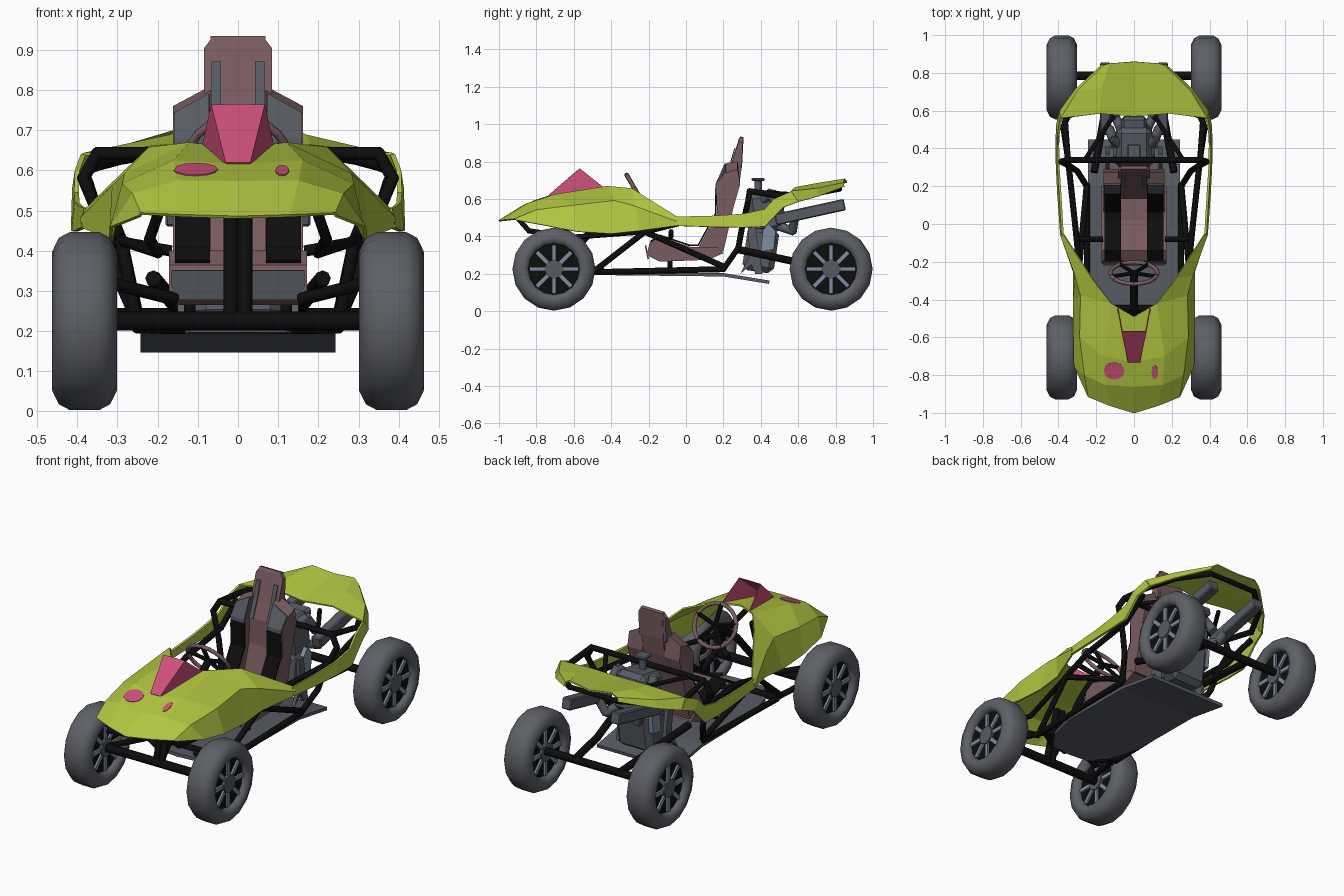
import bpy, bmesh, math
from mathutils import Vector, Matrix
from mathutils.bvhtree import BVHTree

if "Cube" in bpy.data.objects:
    bpy.data.objects.remove(bpy.data.objects["Cube"])


def mat(name, r, g, b):
    m = bpy.data.materials.new(name)
    m.diffuse_color = (r, g, b, 1)
    m.use_nodes = True
    m.node_tree.nodes["Principled BSDF"].inputs["Base Color"].default_value = m.diffuse_color
    return m


GREEN = mat("lime_body", .44, .56, .052)
PINK = mat("pink_accent", .62, .08, .20)
BLACK = mat("black_tube", .004, .004, .004)
TYRE = mat("tyre_grey", .11, .117, .135)
GREY = mat("metal_grey", .095, .105, .125)
MAUVE = mat("seat_mauve", .19, .105, .115)
BLUE = mat("blue_grey", .20, .27, .36)


def finish(bm, name, m, smooth=None):
    bmesh.ops.recalc_face_normals(bm, faces=bm.faces)
    me = bpy.data.meshes.new(name)
    bm.to_mesh(me)
    bm.free()
    me.materials.append(m)
    ob = bpy.data.objects.new(name, me)
    bpy.context.collection.objects.link(ob)
    if smooth:
        bpy.ops.object.select_all(action='DESELECT')
        ob.select_set(True)
        bpy.context.view_layer.objects.active = ob
        bpy.ops.object.shade_smooth_by_angle(angle=math.radians(smooth))
    return ob


def sheet(name, rows, m, thick=.008, mirror=True):
    """Thin panel from rows of points, mirrored across x."""
    bm = bmesh.new()
    for s in ((1, -1) if mirror else (1,)):
        vs = [[bm.verts.new((s * x, y, z)) for x, y, z in r] for r in rows]
        for a, b in zip(vs, vs[1:]):
            for i in range(min(len(a), len(b)) - 1):
                bm.faces.new((a[i], a[i + 1], b[i + 1], b[i])[::s])
    bmesh.ops.remove_doubles(bm, verts=bm.verts, dist=1e-4)
    ob = finish(bm, name, m)
    mod = ob.modifiers.new("thickness", 'SOLIDIFY')
    mod.thickness, mod.offset = thick, 0
    return ob


def prism(name, pts, x0, x1, m, outer=None):
    """Side profile (y, z) stretched from x0 to x1."""
    bm = bmesh.new()
    a = [bm.verts.new((x0, y, z)) for y, z in pts]
    b = [bm.verts.new((x1, y, z)) for y, z in (outer or pts)]
    n = len(a)
    bm.faces.new(a)
    bm.faces.new(b[::-1])
    for i in range(n):
        bm.faces.new((a[i], b[i], b[(i + 1) % n], a[(i + 1) % n]))
    return finish(bm, name, m)


def box(name, c, size, m, rx=0, bevel=0):
    bm = bmesh.new()
    bmesh.ops.create_cube(bm, size=1)
    bmesh.ops.scale(bm, vec=size, verts=bm.verts)
    if bevel:
        bmesh.ops.bevel(bm, geom=bm.edges[:], offset=bevel, segments=1, affect='EDGES')
    bm.transform(Matrix.Translation(c) @ Matrix.Rotation(rx, 4, 'X'))
    return finish(bm, name, m)


def lathe(name, prof, c, m, n=16, smooth=40):
    """Closed (radius, x) profile turned about the x axis."""
    bm = bmesh.new()
    rings = []
    for i in range(n):
        a = 2 * math.pi * i / n
        rings.append([bm.verts.new((c[0] + x, c[1] + r * math.sin(a), c[2] + r * math.cos(a)))
                      for r, x in prof])
    for i in range(n):
        a, b = rings[i], rings[(i + 1) % n]
        for j in range(len(prof)):
            k = (j + 1) % len(prof)
            bm.faces.new((a[j], a[k], b[k], b[j]))
    bmesh.ops.remove_doubles(bm, verts=bm.verts, dist=1e-5)
    return finish(bm, name, m, smooth)


def tube(name, pts, r=.016, m=BLACK, mirror=False, n=8):
    """Round tube along a path, one rod per segment."""
    bm = bmesh.new()
    for s in ((1, -1) if mirror else (1,)):
        ps = [Vector((s * p[0], p[1], p[2])) for p in pts]
        for a, b in zip(ps, ps[1:]):
            d = b - a
            t = Matrix.Translation((a + b) / 2) @ d.to_track_quat('Z', 'Y').to_matrix().to_4x4()
            bmesh.ops.create_cone(bm, cap_ends=True, segments=n, radius1=r, radius2=r,
                                  depth=d.length + r * .7, matrix=t)
    return finish(bm, name, m, 50)


# Front hood with side flares
hood = sheet("hood", [
    [(0, -1, .483), (0, -.86, .57), (0, -.73, .612), (0, -.49, .652)],
    [(.13, -.96, .487), (.15, -.85, .572), (.16, -.70, .622), (.12, -.42, .666),
     (.22, -.29, .655), (.375, -.05, .505)],
    [(.24, -.915, .492), (.26, -.80, .54), (.285, -.60, .565), (.28, -.38, .59),
     (.31, -.27, .56), (.39, -.05, .48)],
    [(.245, -.905, .486), (.315, -.75, .458), (.318, -.58, .425), (.318, -.40, .414),
     (.32, -.25, .43), (.385, -.05, .457)]], GREEN)

# Hood scoop, open to the rear
sheet("hood_scoop", [
    [(0, -.735, .618), (0, -.567, .763)],
    [(.03, -.735, .618), (.065, -.567, .763)],
    [(.031, -.73, .618), (.087, -.44, .662)]], PINK, .005)

# Paint patches laid on the hood
tree = BVHTree.FromPolygons([v.co for v in hood.data.vertices],
                            [p.vertices for p in hood.data.polygons])
for cx, cy, rx, ry in ((-.105, -.778, .055, .045), (.11, -.785, .017, .036)):
    ring = []
    for k in (0, .5, 1):
        row = []
        for i in range(13):
            a = 2 * math.pi * i / 12
            x, y = cx + k * rx * math.cos(a), cy + k * ry * math.sin(a)
            row.append((x, y, tree.ray_cast(Vector((x, y, 2)), Vector((0, 0, -1)))[0].z + .006))
        ring.append(row)
    sheet("hood_paint_patch", ring, PINK, .003, mirror=False)

# Side strips and rear cowl
sheet("side_strip", [
    [(.378, -.06, .505), (.39, .15, .51), (.40, .30, .52), (.402, .42, .545),
     (.40, .47, .60), (.385, .56, .64)],
    [(.385, -.06, .457), (.40, .15, .45), (.408, .30, .448), (.41, .42, .452),
     (.407, .52, .555), (.39, .60, .585)]], GREEN, .012)
sheet("rear_cowl", [
    [(0, .57, .648), (0, .72, .67), (0, .86, .69)],
    [(.18, .585, .66), (.17, .72, .685), (.13, .85, .705)],
    [(.385, .56, .64), (.30, .70, .655), (.16, .84, .685)],
    [(.39, .60, .585), (.31, .71, .615), (.165, .845, .665)]], GREEN)

# Wheels
half = [(.136, .055), (.146, .074), (.172, .081), (.207, .064), (.222, .036)]
tyre = half + [(r, -x) for r, x in reversed(half)]
for s in (1, -1):
    for end, y in (("front", -.706), ("rear", .776)):
        c = (s * .382, y, .225)
        lathe(end + "_tyre", tyre, c, TYRE, 16, 50)
        lathe(end + "_rim", [(0, -.045), (.142, -.045), (.142, .045), (0, .045)], c, BLACK)
        lathe(end + "_hub", [(0, -.062), (.052, -.062), (.052, .062), (0, .062)], c, GREY, 8, 20)
        bm = bmesh.new()
        for i in range(8):
            bmesh.ops.create_cube(bm, size=1, matrix=Matrix.Translation(c) @ Matrix.Rotation(
                i * math.pi / 4, 4, 'X') @ Matrix.Translation((0, 0, .088)) @ Matrix.Diagonal(
                (.112, .022, .085, 1)))
        finish(bm, end + "_wheel_spokes", BLUE)

# Axles and suspension
tube("front_axle", [(-.34, -.706, .225), (.34, -.706, .225)], .024)
tube("rear_axle", [(-.34, .785, .235), (.34, .785, .235)], .022)
tube("front_arm", [(.30, -.70, .24), (.24, -.47, .21)], mirror=True)
tube("front_upper_arm", [(.32, -.70, .32), (.16, -.60, .28)], mirror=True)
tube("nose_strut", [(.018, -.70, .24), (.018, -.62, .50)], .018, mirror=True)
tube("rear_arm", [(.14, .785, .24), (.16, .56, .27), (.21, .28, .33)], .02, mirror=True)

# Tube frame
tube("lower_rail", [(.14, -.52, .21), (.25, -.45, .21), (.25, .20, .225), (.30, .28, .34),
                    (.33, .30, .45), (.385, .33, .58), (.35, .34, .642)], mirror=True)
tube("side_truss", [(.25, -.49, .215), (.29, -.22, .425), (.25, .21, .235)], mirror=True)
tube("upper_rail", [(.29, -.22, .425), (.31, -.02, .475), (.35, .35, .49), (.375, .52, .57)],
     mirror=True)
tube("main_hoop_bar", [(-.35, .34, .642), (.35, .34, .642)])
tube("middle_cross_bar", [(.31, -.08, .425), (.17, -.08, .40)], .014, mirror=True)
tube("floor_cross_bar", [(-.25, -.45, .215), (.25, -.45, .215)], .02)
tube("rear_top_rail", [(.35, .34, .642), (.365, .54, .61), (.29, .69, .63), (.15, .82, .655)],
     mirror=True)
tube("rear_brace", [(.26, .34, .64), (.11, .57, .625)], .012, mirror=True)
tube("rear_end_bar", [(-.15, .82, .655), (.15, .82, .655)], .014)
tube("front_bumper_tube", [(.20, -.89, .487), (.22, -.84, .43), (.20, -.62, .395),
                           (.29, -.22, .425)], .014, mirror=True)
tube("seat_post", [(.12, -.085, .20), (.12, -.085, .29)], .014, mirror=True)

# Floor pan
sheet("floor_pan", [
    [(0, -.54, .205), (0, -.42, .202), (0, -.25, .20), (0, .20, .195), (0, .445, .155)],
    [(.12, -.53, .205), (.20, -.42, .202), (.243, -.25, .20), (.243, .20, .195),
     (.243, .445, .155)]], GREY, .018)

# Seat: cushion, back, shoulder bolsters, dark inserts
prism("seat_cushion", [(-.21, .30), (-.195, .365), (-.14, .40), (.02, .345), (.17, .34),
                       (.20, .31), (.12, .275), (-.14, .265)], -.172, .172, MAUVE)
box("seat_front_plate", (0, -.209, .315), (.33, .008, .075), GREY, .2)
prism("seat_back", [(.13, .32), (.195, .54), (.20, .68), (.235, .77), (.282, .92), (.29, .935),
                    (.308, .93), (.30, .78), (.285, .68), (.255, .56), (.20, .32)],
      -.068, .068, MAUVE)
wing = [(.06, .33), (.165, .52), (.165, .68), (.215, .79), (.275, .81), (.29, .68),
        (.255, .56), (.20, .32)]
low = [(y, z - .05 if z > .75 else z) for y, z in wing]
for s in (1, -1):
    prism("seat_bolster", wing, s * .068, s * .162, MAUVE, low)
    prism("headrest_side", [(.235, .77), (.284, .927), (.306, .927), (.297, .77)],
          s * .067, s * .084, MAUVE, [(.235, .77), (.28, .905), (.304, .905), (.297, .77)])
sheet("seat_shoulder_pad", [[(.072, .160, .62), (.072, .162, .68), (.072, .211, .79)],
                            [(.158, .160, .62), (.158, .162, .68), (.158, .211, .742)]],
      GREY, .008)
belt = [(-.19, .372), (-.14, .406), (.02, .352), (.065, .352), (.16, .525), (.16, .66)]
sheet("seat_dark_insert", [[(x, y, z) for y, z in belt] for x in (.07, .157)], BLACK, .009)
sheet("seat_stripe", [[(x, y, z) for y, z in ((.195, .68), (.231, .77), (.261, .87))]
                      for x in (.042, .066)], GREY, .006)

# Steering wheel, tilted toward the driver
up, mid = Vector((0, -.50, .866)), Vector((0, -.26, .63))
ring = [mid + up * .115 * math.cos(i * math.pi / 10) + Vector((.125 * math.sin(i * math.pi / 10), 0, 0))
        for i in range(21)]
tube("steering_rim", ring, .011, MAUVE)
for i in (0, 4, 8, 12, 16):
    tube("steering_spoke", [mid, ring[i]], .012, n=6)
tube("steering_column", [mid, (0, -.45, .49), (0, -.66, .26)], .02)

# Engine
box("engine_block", (0, .40, .33), (.22, .17, .24), GREY, -.15, .03)
box("engine_head", (0, .43, .53), (.19, .19, .22), GREY, .15, .03)
box("engine_top_cover", (0, .50, .60), (.13, .14, .05), GREY, .2, .012)
tube("filler_neck", [(0, .385, .6), (0, .385, .70)], .02, GREY)
box("filler_cap", (0, .385, .705), (.07, .07, .016), GREY, 0, .005)
for s in (1, -1):
    prism("engine_side_cover", [(.40, .32), (.47, .33), (.48, .43), (.44, .47), (.41, .43)],
          s * .10, s * .125, BLUE)
    prism("engine_bracket", [(.29, .20), (.34, .30), (.33, .45), (.37, .45), (.41, .20),
                             (.37, .20), (.35, .25)], s * .13, s * .15, GREY)
    box("muffler", (s * .152, .663, .53), (.058, .38, .062), GREY, .215, .006)
tube("upper_intake", [(.08, .42, .60), (.11, .45, .63), (.13, .50, .55)], .026, GREY, mirror=True)
tube("exhaust_pipe", [(.06, .48, .46), (.10, .57, .43), (.14, .58, .50)], .024, GREY, mirror=True)
